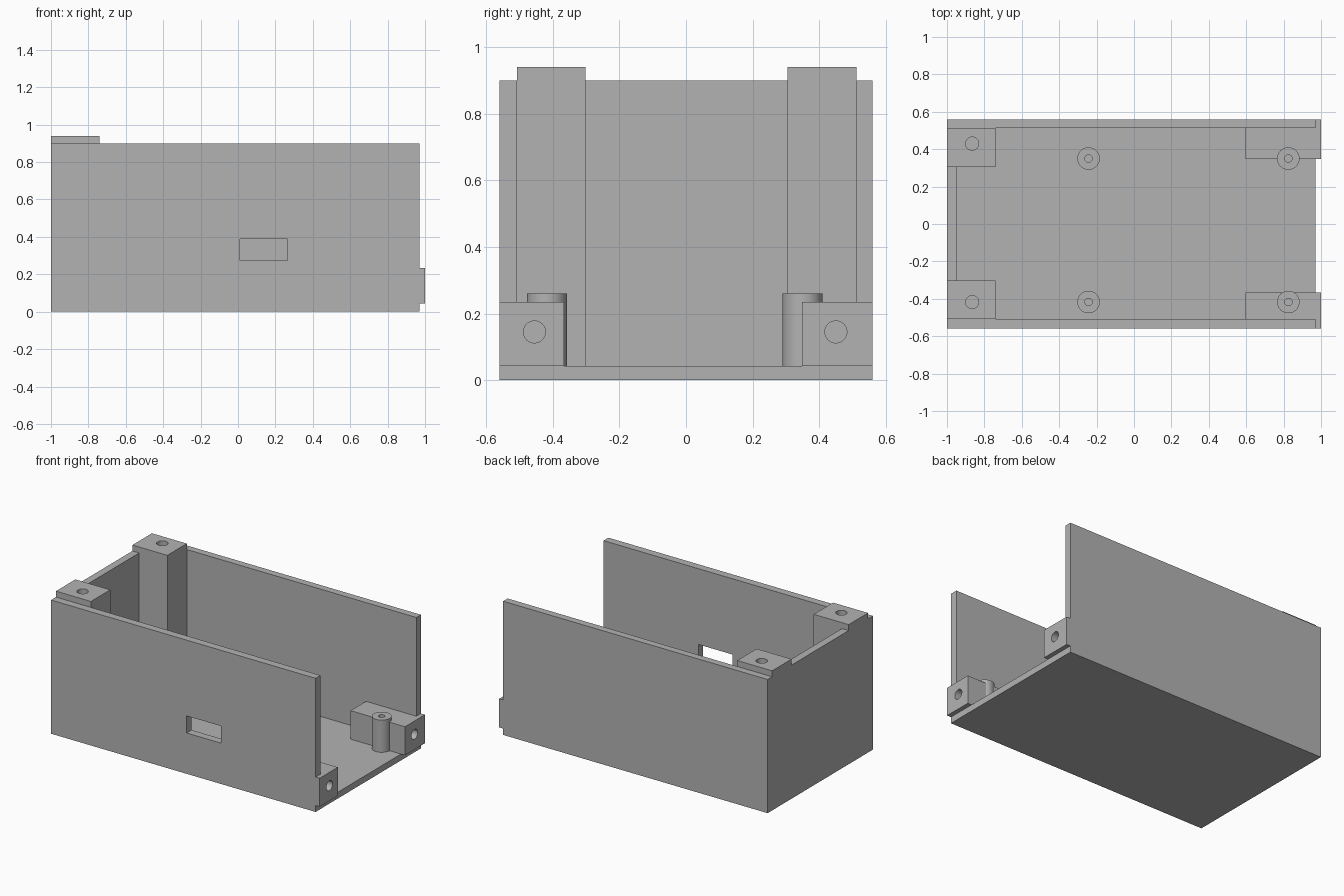
import bpy
from math import pi

if "Cube" in bpy.data.objects:
    bpy.data.objects.remove(bpy.data.objects["Cube"], do_unlink=True)

grey = bpy.data.materials.new("plain grey")
grey.use_nodes = True
grey.diffuse_color = (0.45, 0.45, 0.45, 1)
grey.node_tree.nodes["Principled BSDF"].inputs["Base Color"].default_value = grey.diffuse_color


def box(name, x, y, z):
    """Box spanning the given (min, max) ranges."""
    spans = (x, y, z)
    bpy.ops.mesh.primitive_cube_add(size=1, location=[(a + b) / 2 for a, b in spans])
    ob = bpy.context.object
    ob.name = name
    ob.scale = [b - a for a, b in spans]
    bpy.ops.object.transform_apply(location=True, rotation=True, scale=True)
    ob.data.materials.append(grey)
    return ob


def rod(name, radius, length, centre, along_x=False):
    bpy.ops.mesh.primitive_cylinder_add(vertices=48, radius=radius, depth=length,
                                        location=centre,
                                        rotation=(0, pi / 2 if along_x else 0, 0))
    ob = bpy.context.object
    ob.name = name
    bpy.ops.object.transform_apply(location=True, rotation=True, scale=True)
    ob.data.materials.append(grey)
    return ob


def combine(base, part, operation):
    """Join or cut a part, then discard the helper."""
    mod = base.modifiers.new(part.name, 'BOOLEAN')
    mod.operation = operation
    mod.solver = 'EXACT'
    mod.object = part
    bpy.context.view_layer.objects.active = base
    bpy.ops.object.modifier_apply(modifier=mod.name)
    bpy.data.objects.remove(part, do_unlink=True)


FLOOR, WALL_TOP, HALF = 0.043, 0.9, 0.56

# Open box: floor, two long walls and one end wall
case = box("open_case", (-1, 0.97), (-HALF, HALF), (0, WALL_TOP))
combine(case, box("interior", (-0.95, 1.2), (-0.508, 0.512), (FLOOR, 1.2)), 'DIFFERENCE')

# Tall corner posts and low screw brackets
for side, inner, outer in (("left", 0.305, 0.512), ("right", -0.302, -0.508)):
    y = sorted((inner, outer))
    combine(case, box(side + "_post", (-1, -0.74), y, (0.02, 0.94)), 'UNION')
for side, y in (("left", (0.348, HALF)), ("right", (-HALF, -0.366))):
    combine(case, box(side + "_bracket", (0.595, 1), y, (FLOOR, 0.235)), 'UNION')

# Round standoffs with screw bores
standoffs = [(x, y) for x in (-0.243, 0.825) for y in (0.35, -0.417)]
for x, y in standoffs:
    combine(case, rod("standoff", 0.06, 0.24, (x, y, 0.14)), 'UNION')
for x, y in standoffs:
    combine(case, rod("bore", 0.02, 0.3, (x, y, FLOOR + 0.152)), 'DIFFERENCE')

# Screw holes in the posts and brackets
for y in (0.43, -0.418):
    combine(case, rod("post_hole", 0.035, 0.6, (-0.865, y, 0.94)), 'DIFFERENCE')
for y in (0.45, -0.455):
    combine(case, rod("bracket_hole", 0.033, 0.6, (1, y, 0.145), True), 'DIFFERENCE')

# Rectangular port through the front wall
combine(case, box("port", (0.01, 0.264), (-0.7, -0.45), (0.275, 0.39)), 'DIFFERENCE')

bpy.ops.object.select_all(action='DESELECT')
case.select_set(True)
bpy.context.view_layer.objects.active = case
bpy.ops.object.shade_smooth_by_angle()
